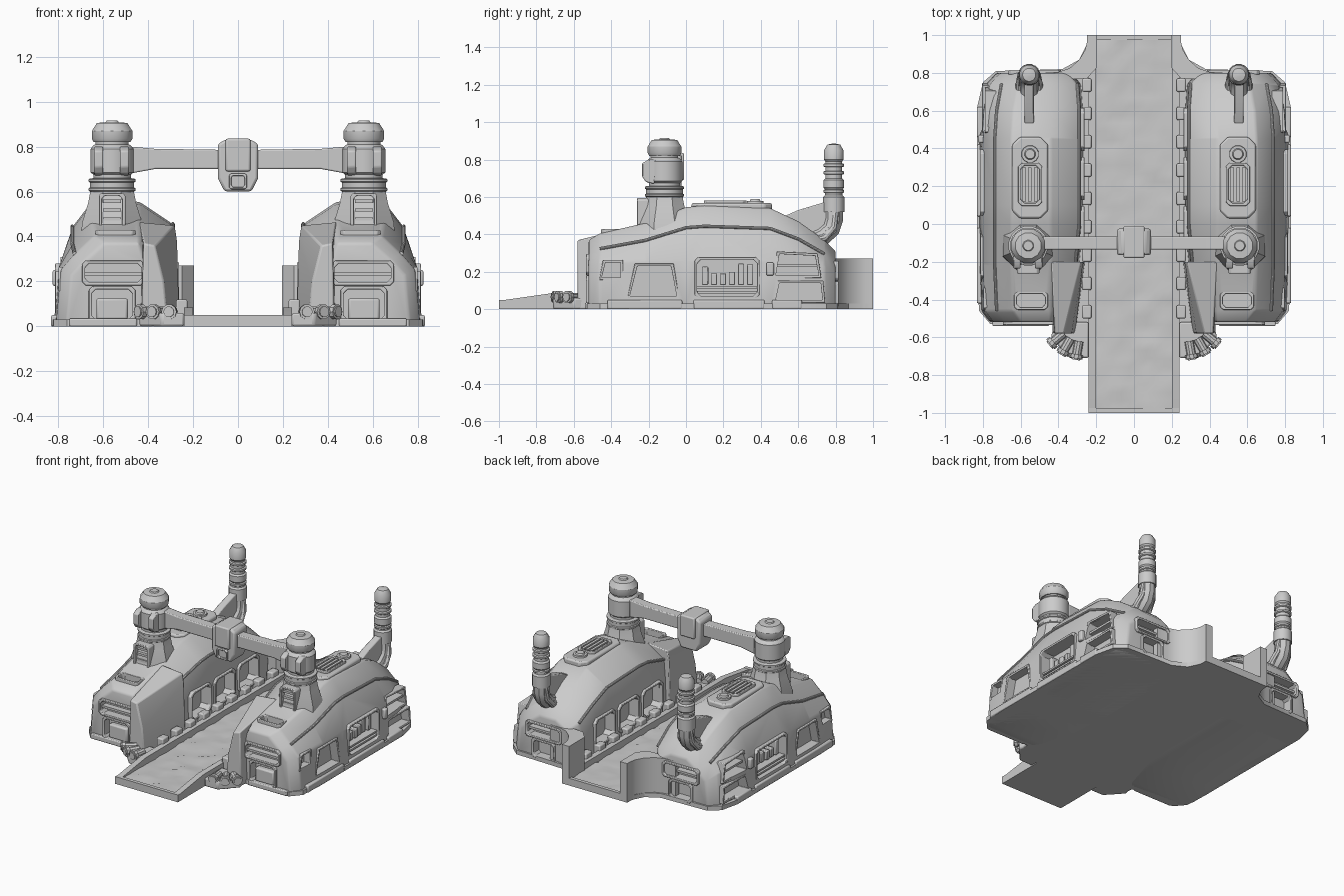
import bpy, bmesh, math, random
from mathutils import Vector, Matrix

if "Cube" in bpy.data.objects:
    bpy.data.objects.remove(bpy.data.objects["Cube"])

random.seed(4)
AX = {'x': lambda u, v, t: (t, u, v), 'y': lambda u, v, t: (u, t, v), 'z': lambda u, v, t: (u, v, t)}


def finish(bm, name, mirror=True, bevel=0):
    bmesh.ops.recalc_face_normals(bm, faces=bm.faces)
    me = bpy.data.meshes.new(name)
    bm.to_mesh(me)
    bm.free()
    ob = bpy.data.objects.new(name, me)
    bpy.context.collection.objects.link(ob)
    if bevel:
        b = ob.modifiers.new("bevel", 'BEVEL')
        b.width, b.segments, b.limit_method = bevel, 2, 'ANGLE'
    if mirror:
        ob.modifiers.new("mirror", 'MIRROR')
    return ob


def loft(name, sections, mirror=True, bevel=0):
    """Skin equal-length closed sections, capped at both ends."""
    bm = bmesh.new()
    rings = [[bm.verts.new(p) for p in s] for s in sections]
    n = len(rings[0])
    for a, b in zip(rings, rings[1:]):
        for i in range(n):
            bm.faces.new((a[i], a[(i + 1) % n], b[(i + 1) % n], b[i]))
    bm.faces.new(rings[0])
    bm.faces.new(rings[-1])
    return finish(bm, name, mirror, bevel)


def prism(name, pts, axis, a, b, mirror=True, bevel=0):
    return loft(name, [[AX[axis](u, v, t) for u, v in pts] for t in (a, b)], mirror, bevel)


def box(name, x, y, z, mirror=True, bevel=0):
    return prism(name, rect(*x, *y), 'z', *z, mirror, bevel)


def rect(u0, u1, v0, v1, c=0):
    if not c:
        return [(u0, v0), (u1, v0), (u1, v1), (u0, v1)]
    return [(u0 + c, v0), (u1 - c, v0), (u1, v0 + c), (u1, v1 - c),
            (u1 - c, v1), (u0 + c, v1), (u0, v1 - c), (u0, v0 + c)]


def lathe(name, cx, cy, profile, n=16):
    return loft(name, [[(cx + r * math.cos(math.tau * (i + .5) / n), cy + r * math.sin(math.tau * (i + .5) / n), z)
                        for i in range(n)] for r, z in profile])


def frame(name, pts, axis, a, b, w=.014):
    """Raised rim around an opening."""
    cu = sum(p[0] for p in pts) / len(pts)
    cv = sum(p[1] for p in pts) / len(pts)
    out = [(u + math.copysign(w, u - cu), v + math.copysign(w, v - cv)) for u, v in pts]
    bm = bmesh.new()
    loops = [[bm.verts.new(AX[axis](u, v, t)) for u, v in p] for p, t in
             ((pts, a), (out, a), (out, b), (pts, b))]
    n = len(pts)
    for k in range(4):
        p, q = loops[k], loops[(k + 1) % 4]
        for i in range(n):
            bm.faces.new((p[i], p[(i + 1) % n], q[(i + 1) % n], q[i]))
    return finish(bm, name, True, .004)


def tube(name, pts, r):
    cu = bpy.data.curves.new(name, 'CURVE')
    cu.dimensions, cu.bevel_depth, cu.bevel_resolution, cu.use_fill_caps = '3D', r, 3, True
    sp = cu.splines.new('POLY')
    sp.points.add(len(pts) - 1)
    for p, co in zip(sp.points, pts):
        p.co = (*co, 1)
    tmp = bpy.data.objects.new(name, cu)
    bm = bmesh.new()
    bm.from_mesh(tmp.to_mesh())
    tmp.to_mesh_clear()
    bpy.data.objects.remove(tmp)
    return finish(bm, name)


# Ground slab under everything
half = [(.24, -.98), (.24, -.66), (.38, -.66), (.43, -.53), (.76, -.53), (.82, -.46), (.83, -.3),
        (.83, .62), (.80, .75), (.73, .81), (.38, .82), (.29, .87), (.25, .95), (.25, 1)]
prism("ground_slab", half + [(-x, y) for x, y in reversed(half)], 'z', 0, .03, False)

# Rough roadway with end bars and raised edge rails
bm = bmesh.new()
bmesh.ops.create_grid(bm, x_segments=9, y_segments=44, size=1, matrix=Matrix.Diagonal((.2, .98, 1, 1)))
for v in bm.verts:
    v.co.z = .04 + random.uniform(-.006, .006)
finish(bm, "roadway", False)
for y in (-1, .975):
    box("roadway_end_bar", (-.24, .24), (y, y + .025), (0, .05), False)
prism("roadway_rail", [(-1, 0), (-1, .045), (-.72, .085), (.95, .085), (.95, 0)], 'x', .20, .24)
for i in range(9):
    y = -.5 + i * .15
    box("rail_block", (.225, .275), (y, y + .07), (.02, .12), bevel=.008)

# Side building: one cross-section swept front to back (y, inner x, outer x, height)
stations = [(-.52, .40, .765, .37), (-.46, .36, .81, .405), (-.22, .29, .82, .46), (0, .27, .82, .545),
            (.1, .27, .82, .555), (.45, .27, .82, .54), (.6, .27, .81, .47), (.74, .28, .785, .37), (.8, .33, .73, .31)]
secs = []
for y, i, o, h in stations:
    w = min(.26, .62 * h)
    sec = [(i, 0), (i + .01, .55 * h), (i + .02, .82 * h), (.44, h), (o - .17, h),
           (o - .085, .80 * h), (o - .022, w), (o, 0)]
    secs.append([(x, y, z) for x, z in sec])
body = loft("side_building", secs, False, .012)

# Recessed openings: outline, axis, cut range, frame range
outer = [([(-.45, .17), (-.35, .17), (-.35, .25), (-.43, .25)], .75, (.765, .798)),
         ([(-.30, .07), (-.05, .07), (-.08, .23), (-.26, .23)], .75, (.775, .812)),
         (rect(.06, .38, .07, .265, .02), .72, (.775, .815)),
         ([(.48, .18), (.71, .18), (.69, .285), (.50, .295)], .69, (.73, .79)),
         ([(.48, .05), (.73, .05), (.72, .14), (.50, .14)], .74, (.76, .805))]
openings = [(p, 'x', c, .9, f) for p, c, f in outer]
openings += [(rect(y, y + .2, .10, .27, .025), 'x', .2, .34, (.262, .29)) for y in (-.12, .14, .40)]
for zs, xs in (((.195, .28), (.43, .68)), ((.03, .165), (.47, .65))):
    openings.append((rect(*xs, *zs, .018), 'y', -.6, -.475, (-.535, -.51)))
for zs, xs in (((.165, .245), (.40, .65)), ((.03, .135), (.45, .60))):
    openings.append((rect(*xs, *zs, .015), 'y', .75, .9, (.79, .815)))
openings.append((rect(.47, .62, -.44, -.37, .015), 'z', .385, .6, (.40, .428)))
cutters = []
for pts, ax, a, b, f in openings:
    c = prism("opening_cutter", pts, ax, a, b, False)
    c.hide_render = True
    cutters.append(c)
    m = body.modifiers.new("cut", 'BOOLEAN')
    m.object, m.solver = c, 'EXACT'
    frame("opening_frame", pts, ax, *f)
bpy.context.view_layer.update()
cut_mesh = bpy.data.meshes.new_from_object(body.evaluated_get(bpy.context.evaluated_depsgraph_get()))
body.modifiers.clear()
body.data = cut_mesh
for c in cutters:
    bpy.data.objects.remove(c)
body.modifiers.new("mirror", 'MIRROR')

# Slats and equipment inside the openings
for z in (.085, .11):
    box("window_slat", (.73, .80), (.06, .38), (z, z + .012))
for i in range(6):
    y = .085 + i * .048
    box("window_machinery", (.71, .75 + random.uniform(0, .025)), (y, y + .034), (.13, random.uniform(.19, .25)), bevel=.005)
box("rear_window_slat", (.69, .775), (.48, .71), (.225, .24))
box("front_window_slat", (.43, .68), (-.515, -.47), (.225, .24))
box("front_door_panel", (.49, .63), (-.515, -.47), (.03, .125), bevel=.01)
box("rear_window_slat", (.40, .65), (.74, .79), (.195, .21))

# Sills, corner feet and a roof-edge strip
for y0, y1 in ((-.42, -.02), (.04, .42), (.46, .62)):
    box("side_sill", (.77, .832), (y0, y1), (.0, .05), bevel=.008)
box("front_sill", (.45, .75), (-.54, -.5), (0, .035), bevel=.006)
box("side_lamp", (.78, .825), (.43, .47), (.18, .25), bevel=.008)
tube("roof_edge_strip", [(o - .083, y, .80 * h) for y, i, o, h in stations[1:-1]], .009)
tube("inner_roof_strip", [(i + .02, y, .82 * h) for y, i, o, h in stations[2:-1]], .009)

# Inner front buttress
butt = [(-.60, [(.31, 0), (.33, .20), (.37, .36), (.42, .37), (.43, 0)]),
        (-.2, [(.26, 0), (.27, .38), (.28, .45), (.44, .465), (.45, 0)])]
butt[0] = (-.58, butt[0][1])
loft("front_buttress", [[(x, y, z) for x, z in s] for y, s in butt], bevel=.008)

# Gripping claws beside the ramp
prism("claw_base", [(.24, -.71), (.34, -.71), (.44, -.60), (.42, -.52), (.24, -.52)], 'z', 0, .06, bevel=.01)
for cx, cy, ang in ((.30, -.67, 80), (.36, -.65, 60), (.41, -.61, 40)):
    d = Vector((math.cos(math.radians(ang)), -math.sin(math.radians(ang)), 0)) * .05
    c = Vector((cx, cy, .065))
    tube("claw_cylinder", [c - d, c + d], .024)
    tube("claw_bolt", [c + d * .4, c + d * .85], .034)

# Curved rear wing walls
prism("rear_wing_wall", [(.48, .80), (.40, .805), (.34, .825), (.29, .87), (.26, .92), (.25, .96), (.25, 1),
                         (.195, 1), (.195, .83), (.25, .77), (.48, .76)], 'z', 0, .27)

# Roof plateau with vent and hatch
prism("roof_panel", rect(.455, .645, .03, .46, .04), 'z', .52, .567, bevel=.01)
frame("roof_vent_frame", rect(.50, .60, .11, .31, .02), 'z', .555, .582)
for i in range(3):
    box("roof_vent_bar", (.512 + i * .03, .53 + i * .03), (.12, .30), (.55, .58))
lathe("roof_hatch", .55, .37, [(.05, .55), (.045, .578), (.03, .578), (.025, .588)], 12)

# Gate towers: tapered foot, collars, head and cap
TX, TY = .56, -.115
lathe("tower_foot", TX, TY, [(.15, .38), (.145, .46), (.115, .55), (.105, .60)], 8)
frame("tower_niche_frame", rect(.515, .605, .44, .58, .012), 'y', -.262, -.20)
for z in (.47, .51, .55):
    box("tower_niche_slat", (.52, .60), (-.25, -.2), (z, z + .015))
lathe("tower_column", TX, TY, [(.10, .59), (.10, .655), (.085, .66), (.085, .675), (.097, .685),
                               (.097, .79), (.085, .805), (.075, .81), (.075, .825)])
lathe("tower_cap", TX, TY, [(.085, .82), (.093, .835), (.093, .87), (.07, .905), (.03, .908), (.025, .915)], 12)
for z in (.60, .64):
    lathe("tower_collar", TX, TY, [(.10, z), (.106, z + .004), (.106, z + .014), (.10, z + .018)])
for x in (.485, .60):
    prism("tower_clamp", [(-.17, .67), (-.215, .68), (-.235, .71), (-.235, .78), (-.2, .80), (-.15, .80)],
          'x', x, x + .04, bevel=.006)

# Gate crossbeam with central housing
prism("crossbeam", [(.05, .70), (.37, .70), (.48, .68), (.48, .80), (.37, .79), (.05, .785)], 'y', -.135, -.065, bevel=.006)
prism("beam_housing", [(-.06, .60), (.06, .60), (.09, .66), (.09, .81), (.06, .83), (-.06, .83), (-.09, .81), (-.09, .66)],
      'y', -.165, -.025, False, .012)
box("housing_band", (-.055, .055), (-.18, -.01), (.69, .835), False, .008)
frame("housing_lens_frame", rect(-.03, .03, .62, .67, .008), 'y', -.178, -.15, .01)

# Rear exhaust stacks with elbow and spine
SX, SY = .555, .79
tube("stack_elbow", [(SX, .66, .36), (SX, .73, .39), (SX, .775, .43), (SX, SY, .48), (SX, SY, .58)], .052)
for dx in (-.05, .05):
    tube("stack_side_pipe", [(SX + dx, .64, .36), (SX + dx, .74, .38), (SX + dx * .8, .79, .44), (SX + dx * .6, .80, .53)], .022)
lathe("exhaust_stack", SX, SY, [(.058, .52), (.058, .60), (.048, .61), (.048, .64), (.056, .65), (.056, .69),
                                (.046, .70), (.046, .79), (.053, .80), (.053, .85), (.035, .88), (.01, .885)])
for z in (.62, .72, .76):
    lathe("stack_collar", SX, SY, [(.05, z), (.056, z + .004), (.056, z + .016), (.05, z + .02)])
prism("stack_spine", [(.51, .49), (.60, .53), (.75, .575), (.76, .43), (.66, .38), (.55, .42)], 'x', .53, .58, bevel=.006)

# Smooth gentle curves, keep hard edges
for ob in bpy.context.scene.objects:
    ob.select_set(True)
    bpy.context.view_layer.objects.active = ob
bpy.ops.object.shade_smooth_by_angle(angle=math.radians(32))
